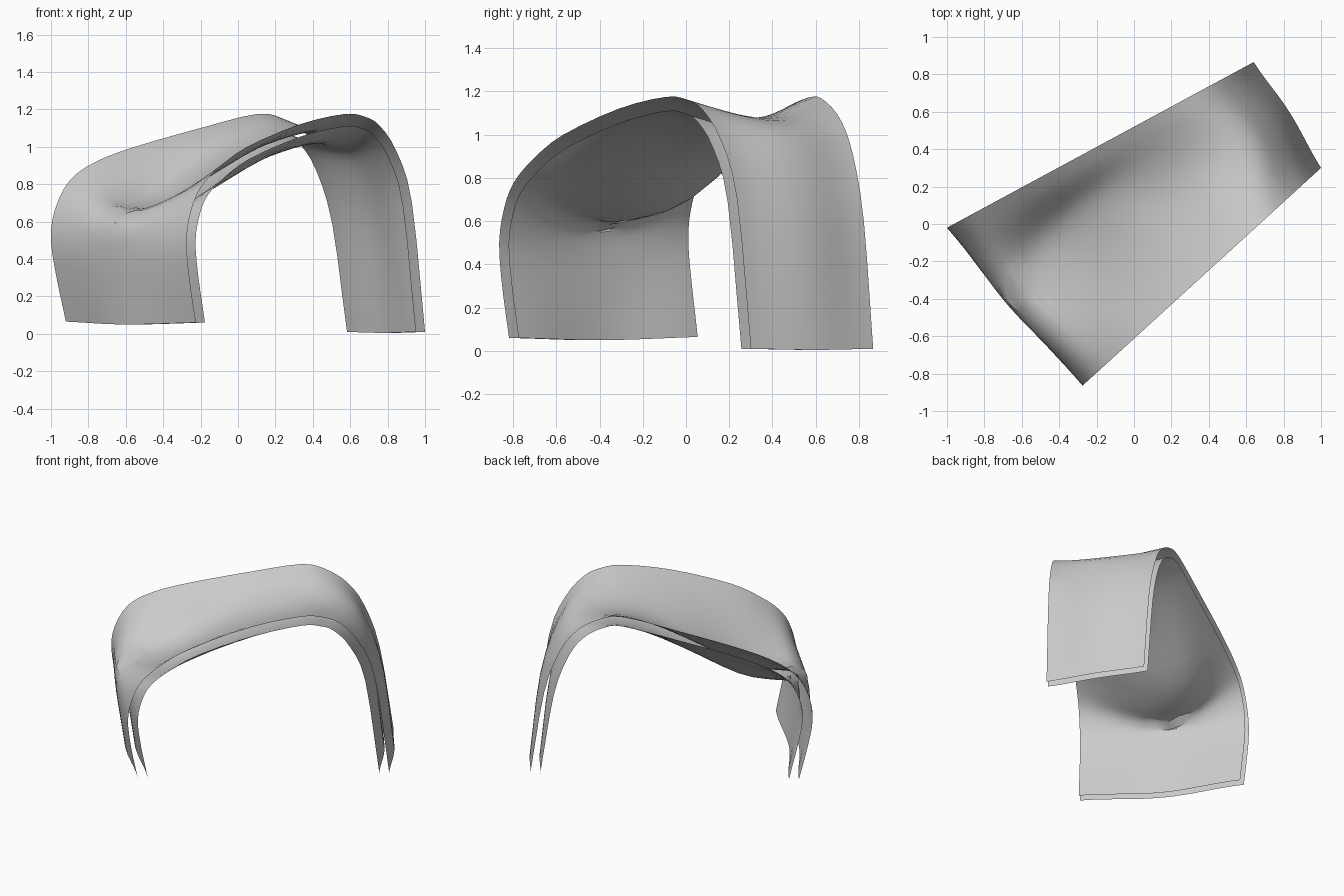
import bpy
import bmesh
import random
from math import pi, sin
from mathutils import Vector

random.seed(4)
cube = bpy.data.objects.get("Cube")
if cube:
    bpy.data.objects.remove(cube)

THICK = 0.065
STEPS = 3       # rows between profile stations
ACROSS = 16     # columns between the two long edges

# Long edges as (x, z); each lies in an upright plane
back = [(-.92, .065), (-.97, .3), (-1, .5), (-.98, .66), (-.9, .82), (-.76, .92), (-.55, 1),
        (-.2, 1.1), (.1, 1.175), (.24, 1.15), (.37, 1.06), (.47, .9), (.56, .6), (.64, .01)]
front = [(-.225, .06), (-.26, .3), (-.275, .5), (-.25, .66), (-.2, .78), (-.1, .89), (.05, 1),
         (.33, 1.12), (.57, 1.175), (.68, 1.16), (.76, 1.11), (.85, .97), (.93, .7), (1, .01)]
# Sagging centre line as (x, y, z)
middle = [(-.61, -.42, .05), (-.64, -.43, .25), (-.66, -.44, .42), (-.66, -.44, .56),
          (-.61, -.37, .65), (-.52, -.26, .67), (-.38, -.1, .73), (-.1, .1, .92), (.2, .2, 1.04),
          (.42, .32, 1.08), (.6, .44, 1.04), (.7, .5, .88), (.78, .56, .55), (.83, .6, .005)]

back = [Vector((x, .54 * (x + 1) - .02, z)) for x, z in back]
front = [Vector((x, .913 * (x - 1) + .3, z)) for x, z in front]
middle = [Vector(p) for p in middle]


def smooth_path(points):
    """Pass a smooth curve through the points."""
    ext = [2 * points[0] - points[1]] + points + [2 * points[-1] - points[-2]]
    path = []
    for a, b, c, d in zip(ext, ext[1:], ext[2:], ext[3:]):
        for i in range(STEPS):
            t = i / STEPS
            path.append(b + (c - a) * t / 2 + (a - 2.5 * b + 2 * c - d / 2) * t * t
                        + (1.5 * (b - c) + (d - a) / 2) * t ** 3)
    return path + [points[-1]]


# Outer skin: every row sags from the long edges to the centre line
rows = []
for f, m, b in zip(smooth_path(front), smooth_path(middle), smooth_path(back)):
    sag = m - (f + b) / 2
    row = []
    for j in range(ACROSS + 1):
        v = j / ACROSS
        bell = sin(pi * v) ** 2
        bowl = (bell + 4 * v * (1 - v)) / 2
        row.append(f.lerp(b, v) + Vector((sag.x * bell, sag.y * bell, sag.z * bowl)))
    rows.append(row)

# Small crumples round the pinched corner
pinch = Vector((-.6, -.35, .65))
for row in rows:
    for p in row[1:-1]:
        if (p - pinch).length < .11:
            p += Vector([random.uniform(-.015, .015) for k in range(3)])

# Inner skin: offset along the normals, keeping the long edges in their planes
last = len(rows) - 1
edge_planes = {0: Vector((.913, -1, 0)).normalized(), ACROSS: Vector((.54, -1, 0)).normalized()}
inner = []
for i, row in enumerate(rows):
    line = []
    for j, p in enumerate(row):
        along = rows[min(i + 1, last)][j] - rows[max(i - 1, 0)][j]
        side = row[min(j + 1, ACROSS)] - row[max(j - 1, 0)]
        n = along.cross(side).normalized()
        if j in edge_planes:
            n -= edge_planes[j] * n.dot(edge_planes[j])
        if i in (0, last):
            n.z = 0
        line.append(p - n.normalized() * THICK)
    inner.append(line)

# Plain grey cloth
grey = bpy.data.materials.new("light_grey")
grey.use_nodes = True
colour = (.6, .6, .6, 1)
grey.diffuse_color = colour
grey.node_tree.nodes["Principled BSDF"].inputs["Base Color"].default_value = colour


def add_skin(name, grid, flip):
    """Turn a grid of points into one open cloth layer."""
    bm = bmesh.new()
    g = [[bm.verts.new(p) for p in row] for row in grid]
    for i in range(last):
        for j in range(ACROSS):
            bm.faces.new((g[i][j], g[i + 1][j], g[i + 1][j + 1], g[i][j + 1]))
    if flip:
        bmesh.ops.reverse_faces(bm, faces=bm.faces)
    mesh = bpy.data.meshes.new(name)
    bm.to_mesh(mesh)
    bm.free()
    mesh.materials.append(grey)
    skin = bpy.data.objects.new(name, mesh)
    bpy.context.collection.objects.link(skin)
    bpy.ops.object.select_all(action="DESELECT")
    skin.select_set(True)
    bpy.context.view_layer.objects.active = skin
    bpy.ops.object.shade_smooth_by_angle()


# Two layers with open borders
add_skin("outer_cloth", rows, False)
add_skin("inner_cloth", inner, True)
